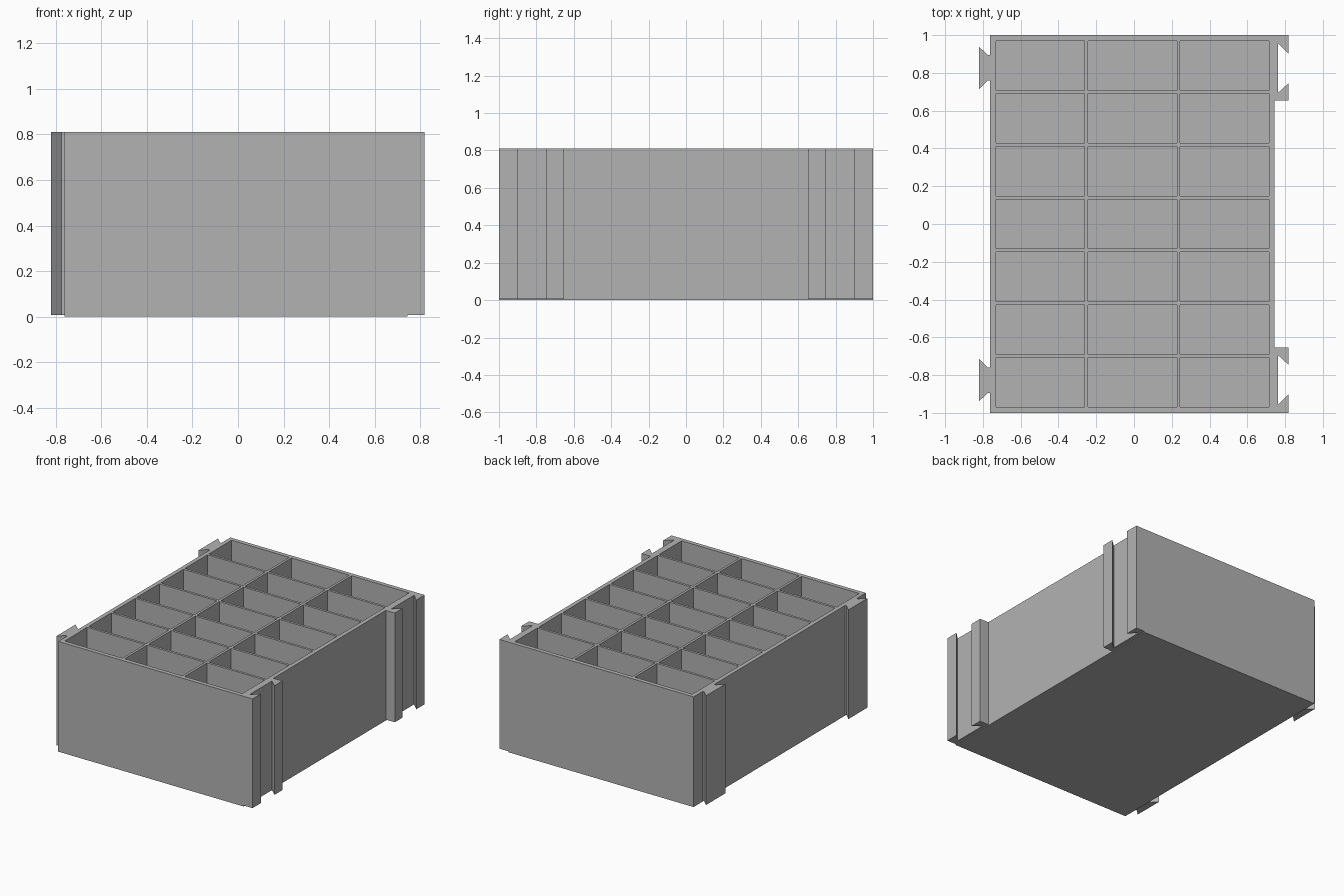
import bpy
import bmesh

if "Cube" in bpy.data.objects:
    bpy.data.objects.remove(bpy.data.objects["Cube"])

HEIGHT = 0.81
LEFT, RIGHT = -0.762, 0.745
WALL, FLOOR = 0.031, 0.03
COLS, ROWS = 3, 7
DIVIDER = 0.018
LIFT = 0.007          # connectors start slightly above the base

grey = bpy.data.materials.new("light grey plastic")
grey.diffuse_color = (0.45, 0.45, 0.45, 1)
grey.use_nodes = True
grey.node_tree.nodes["Principled BSDF"].inputs["Base Color"].default_value = grey.diffuse_color


def finish(name, bm):
    bmesh.ops.recalc_face_normals(bm, faces=bm.faces)
    mesh = bpy.data.meshes.new(name)
    bm.to_mesh(mesh)
    bm.free()
    mesh.materials.append(grey)
    obj = bpy.data.objects.new(name, mesh)
    bpy.context.collection.objects.link(obj)
    return obj


def add_prism(bm, profile, z0, z1):
    """Extrude a plan outline straight up from z0 to z1."""
    face = bm.faces.new([bm.verts.new((x, y, z0)) for x, y in profile])
    new = bmesh.ops.extrude_face_region(bm, geom=[face])["geom"]
    verts = [v for v in new if isinstance(v, bmesh.types.BMVert)]
    bmesh.ops.translate(bm, vec=(0, 0, z1 - z0), verts=verts)


def rect(x0, x1, y0, y1):
    return [(x0, y0), (x1, y0), (x1, y1), (x0, y1)]


# Outer tray block
bm = bmesh.new()
add_prism(bm, rect(LEFT, RIGHT, -1, 1), 0, HEIGHT)
tray = finish("compartment_tray", bm)

# Cutter holding the grid of open compartments
bm = bmesh.new()
cell_x = (RIGHT - LEFT - 2 * WALL - (COLS - 1) * DIVIDER) / COLS
cell_y = (2 - 2 * WALL - (ROWS - 1) * DIVIDER) / ROWS
for i in range(COLS):
    for j in range(ROWS):
        x = LEFT + WALL + i * (cell_x + DIVIDER)
        y = -1 + WALL + j * (cell_y + DIVIDER)
        add_prism(bm, rect(x, x + cell_x, y, y + cell_y), FLOOR, HEIGHT + 0.1)
cutter = finish("compartment_cutter", bm)
cutter.hide_render = True
cutter.hide_set(True)

cut = tray.modifiers.new("compartments", 'BOOLEAN')
cut.operation = 'DIFFERENCE'
cut.solver = 'EXACT'
cut.object = cutter

# Dovetail tongue on the left, dovetail socket on the right
tongue = [(LEFT, 0.76), (-0.774, 0.76), (-0.82, 0.715),
          (-0.82, 0.938), (-0.774, 0.895), (LEFT, 0.895)]
socket = [(RIGHT, 0.653), (0.818, 0.653), (0.818, 0.745), (0.762, 0.694),
          (0.762, 0.957), (0.818, 0.902), (0.818, 1), (RIGHT, 1)]
for end, side in (("back", 1), ("front", -1)):
    for part, outline in (("tongue", tongue), ("socket", socket)):
        bm = bmesh.new()
        add_prism(bm, [(x, y * side) for x, y in outline], LIFT, HEIGHT)
        finish(f"{end}_dovetail_{part}", bm)
